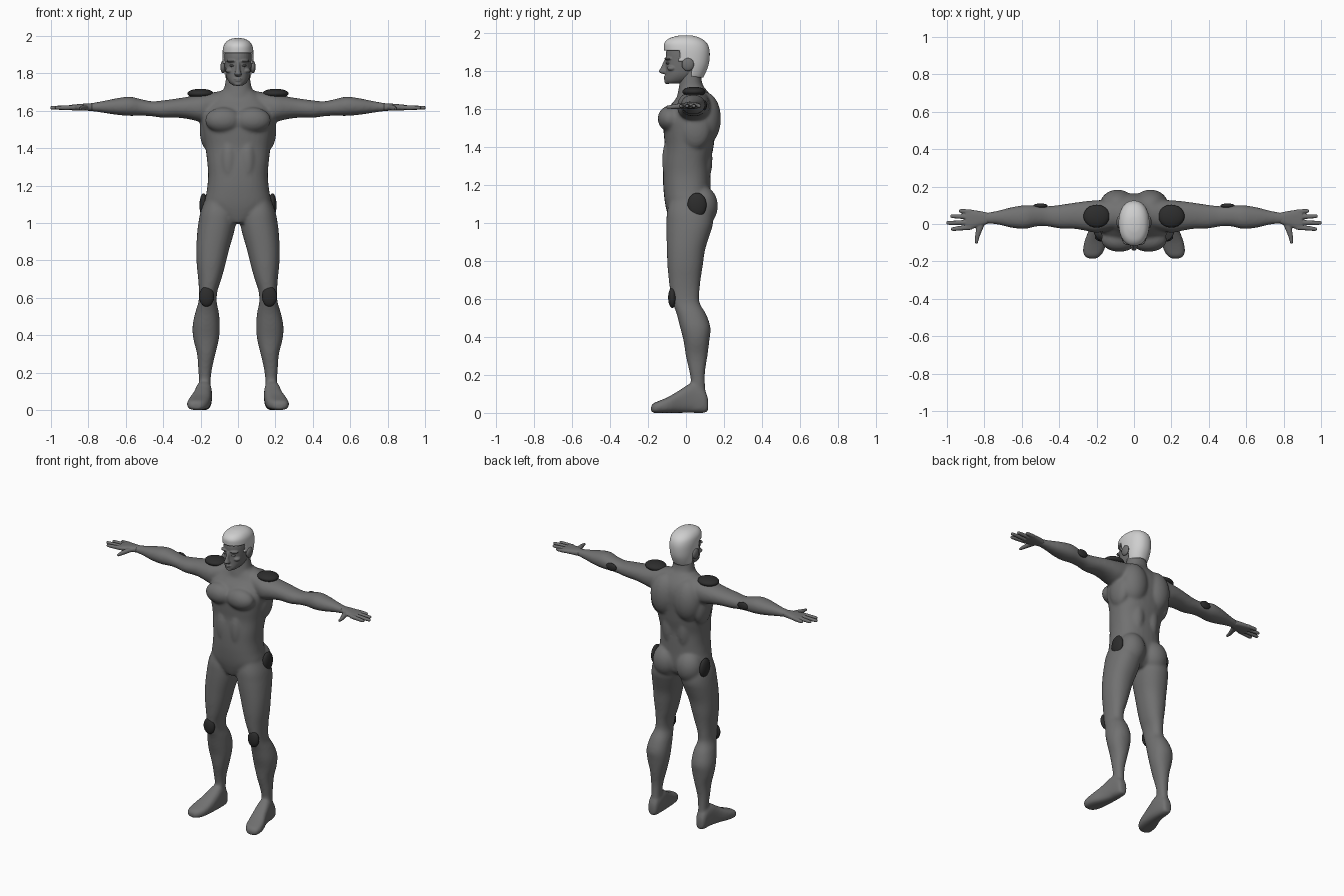
import bpy, bmesh, math
from mathutils import Matrix, Vector


def material(name, v):
    m = bpy.data.materials.new(name)
    m.diffuse_color = (v, v, v, 1)
    return m


SKIN = material("mid grey skin", 0.165)
HAIR = material("light grey hair", 0.62)
PAD = material("dark grey pad", 0.026)


def spline(rows, steps):
    """Smooth in-between rows (Catmull-Rom)."""
    out = []
    for i in range(len(rows) - 1):
        p0, p1, p2 = rows[max(i - 1, 0)], rows[i], rows[i + 1]
        p3 = rows[min(i + 2, len(rows) - 1)]
        for s in range(steps):
            t = s / steps
            out.append([0.5 * (2 * b + (c - a) * t + (2 * a - 5 * b + 4 * c - d) * t * t
                               + (3 * b - a - 3 * c + d) * t ** 3)
                        for a, b, c, d in zip(p0, p1, p2, p3)])
    return out + [rows[-1]]


def loft(bm, rows, axis="z", power=2.2, sides=32, steps=4, sx=1):
    """Rows are (position, a_min, a_max, b_min, b_max) along the axis."""
    rings = []
    for t, a0, a1, b0, b1 in spline(rows, steps):
        ring = []
        for k in range(sides):
            ang = 2 * math.pi * k / sides
            c, s = math.cos(ang), math.sin(ang)
            a = (a0 + a1) / 2 + (a1 - a0) / 2 * math.copysign(abs(c) ** (2 / power), c)
            b = (b0 + b1) / 2 + (b1 - b0) / 2 * math.copysign(abs(s) ** (2 / power), s)
            p = {"x": (t, a, b), "y": (a, t, b), "z": (a, b, t)}[axis]
            ring.append(bm.verts.new((p[0] * sx, p[1], p[2])))
        rings.append(ring)
    for r, q in zip(rings, rings[1:]):
        for k in range(sides):
            n = (k + 1) % sides
            bm.faces.new((r[k], r[n], q[n], q[k]))
    bm.faces.new(rings[0])
    bm.faces.new(rings[-1])


def sym(rows):
    return [(z, -w, w, f, b) for z, w, f, b in rows]


def ball(bm, centre, radii):
    bmesh.ops.create_uvsphere(bm, u_segments=32, v_segments=20, radius=1,
                              matrix=Matrix.Translation(centre) @ Matrix.Diagonal((*radii, 1)))


def balls(bm, centre, radii):
    for s in (-1, 1):
        ball(bm, (s * centre[0], centre[1], centre[2]), radii)


def finish(bm, name, mat, voxel=0, smooth=0):
    bmesh.ops.recalc_face_normals(bm, faces=bm.faces)
    for f in bm.faces:
        f.smooth = True
    me = bpy.data.meshes.new(name)
    bm.to_mesh(me)
    bm.free()
    me.materials.append(mat)
    ob = bpy.data.objects.new(name, me)
    bpy.context.collection.objects.link(ob)
    if voxel:  # fuse overlapping muscles into one skin
        r = ob.modifiers.new("fuse", "REMESH")
        r.mode, r.voxel_size, r.use_smooth_shade = "VOXEL", voxel, True
        s = ob.modifiers.new("soften", "SMOOTH")
        s.factor, s.iterations = 0.5, smooth
    return ob


# Body: torso, neck, arms, legs and feet
TORSO = sym([(1.00, .05, -.08, .08), (1.04, .12, -.095, .12), (1.10, .175, -.11, .13),
             (1.18, .166, -.119, .13), (1.25, .16, -.121, .13), (1.32, .164, -.119, .13),
             (1.40, .174, -.112, .145), (1.48, .187, -.118, .155), (1.55, .195, -.118, .163),
             (1.61, .185, -.09, .16), (1.66, .145, -.05, .14), (1.71, .085, -.03, .10)])
NECK = sym([(1.60, .09, -.06, .12), (1.68, .082, -.045, .115), (1.73, .072, -.035, .088),
            (1.78, .064, -.03, .08), (1.84, .06, -.03, .08)])
ARM = [(.06, -.02, .12, 1.57, 1.712), (.14, -.035, .127, 1.55, 1.698), (.20, -.047, .127, 1.542, 1.688),
       (.26, -.036, .122, 1.555, 1.677), (.32, -.026, .114, 1.563, 1.667), (.40, -.024, .102, 1.563, 1.656),
       (.46, -.013, .096, 1.571, 1.651), (.52, -.013, .098, 1.574, 1.663), (.58, -.026, .101, 1.573, 1.676),
       (.65, -.021, .091, 1.579, 1.667), (.73, -.003, .071, 1.591, 1.651), (.79, .001, .061, 1.599, 1.641),
       (.83, -.002, .058, 1.603, 1.635)]
LEG = [(1.14, .04, .17, -.08, .12), (1.06, .015, .20, -.10, .14), (1.0, .012, .212, -.103, .143),
       (.94, .024, .219, -.103, .126), (.86, .047, .223, -.101, .101), (.78, .067, .221, -.098, .089),
       (.70, .089, .213, -.091, .077), (.64, .109, .209, -.083, .071), (.58, .114, .211, -.071, .072),
       (.52, .102, .229, -.049, .106), (.45, .097, .243, -.031, .129), (.38, .102, .239, -.013, .123),
       (.30, .121, .219, -.001, .113), (.22, .139, .213, .017, .101), (.16, .146, .209, .024, .10),
       (.09, .147, .21, 0, .105), (.02, .15, .22, 0, .108)]
FOOT = [(.117, .16, .205, .01, .07), (.097, .147, .216, 0, .12), (.03, .139, .226, 0, .155),
        (-.03, .141, .241, 0, .122), (-.09, .147, .264, 0, .086), (-.14, .159, .273, 0, .064),
        (-.17, .178, .266, 0, .052), (-.184, .198, .248, .006, .038)]
bm = bmesh.new()
loft(bm, TORSO, power=2.4)
loft(bm, NECK)
for s in (-1, 1):
    loft(bm, ARM, "x", sx=s)
    loft(bm, LEG, sx=s)
    loft(bm, FOOT, "y", power=2.8, sx=s)
balls(bm, (.078, -.085, 1.55), (.098, .064, .068))      # chest
balls(bm, (.088, .10, 1.55), (.095, .084, .14))         # shoulder blades
balls(bm, (.055, .075, 1.34), (.055, .065, .16))        # lower back
balls(bm, (.088, .085, 1.09), (.088, .083, .105))       # buttocks
balls(bm, (.05, -.07, 1.33), (.05, .056, .14))          # stomach
balls(bm, (.16, .05, 1.50), (.045, .08, .11))           # side muscles
finish(bm, "body", SKIN, .008, 12)

# Hands: palm, four fingers and thumb
PALM = [(.78, .002, .06, 1.60, 1.64), (.83, -.014, .07, 1.601, 1.638),
        (.875, -.029, .076, 1.602, 1.634), (.90, -.026, .072, 1.605, 1.631)]
THUMB = [(.02, .79, .84, 1.605, 1.632), (-.03, .81, .845, 1.602, 1.63),
         (-.07, .826, .85, 1.601, 1.624), (-.104, .835, .85, 1.604, 1.618)]
FINGERS = [(.065, .070, .937), (.037, .042, .982), (.008, .006, 1.003), (-.018, -.027, .978)]
bm = bmesh.new()
for s in (-1, 1):
    loft(bm, PALM, "x", power=2.6, sx=s)
    loft(bm, THUMB, "y", sx=s)
    for y0, y1, tip in FINGERS:
        mid = (y0 + y1) / 2
        loft(bm, [(.87, y0 - .013, y0 + .013, 1.606, 1.631), ((.87 + tip) / 2, mid - .012, mid + .012, 1.605, 1.629),
                  (tip - .008, y1 - .010, y1 + .010, 1.607, 1.626),
                  (tip, y1 - .005, y1 + .005, 1.612, 1.622)], "x", sides=16, sx=s)
finish(bm, "hands", SKIN, .004, 3)

# Head with face features
HEAD = sym([(1.735, .025, -.103, -.04), (1.75, .045, -.112, .02), (1.78, .062, -.109, .06),
            (1.82, .070, -.107, .09), (1.86, .073, -.107, .10), (1.90, .074, -.105, .105),
            (1.94, .068, -.09, .10), (1.965, .04, -.05, .06)])
NOSE = sym([(1.785, .012, -.122, -.09), (1.797, .019, -.143, -.09), (1.82, .012, -.132, -.09),
            (1.862, .010, -.113, -.09)])
bm = bmesh.new()
loft(bm, HEAD)
loft(bm, NOSE, sides=16)
ball(bm, (0, -.10, 1.771), (.026, .019, .005))          # upper lip
ball(bm, (0, -.10, 1.761), (.022, .018, .005))          # lower lip
ball(bm, (0, -.098, 1.744), (.022, .016, .012))         # chin
balls(bm, (.032, -.09, 1.866), (.030, .024, .008))      # brows
balls(bm, (.045, -.075, 1.815), (.022, .024, .014))     # cheekbones
finish(bm, "head", SKIN, .004, 3)

bm = bmesh.new()
balls(bm, (.031, -.092, 1.842), (.014, .014, .007))
finish(bm, "eyes", SKIN)

bm = bmesh.new()
balls(bm, (.080, .01, 1.835), (.014, .032, .034))
finish(bm, "ears", SKIN)

# Hair cap, trimmed along the hairline
CAP = sym([(1.745, .05, -.05, .078), (1.78, .068, -.08, .098), (1.83, .078, -.10, .118),
           (1.88, .082, -.11, .125), (1.92, .082, -.116, .122), (1.95, .076, -.113, .108),
           (1.972, .06, -.09, .08), (1.985, .035, -.05, .045), (1.989, .012, -.02, .015)])
bm = bmesh.new()
loft(bm, CAP, sides=64, steps=7)


def hairline(y):
    return 1.912 if y < -.035 else 1.855 if y < .03 else 1.765


bmesh.ops.delete(bm, geom=[f for f in bm.faces if f.calc_center_median().z
                           < hairline(f.calc_center_median().y)], context="FACES")
hair = finish(bm, "hair", HAIR)
thick = hair.modifiers.new("thickness", "SOLIDIFY")
thick.thickness, thick.offset = .012, -1

# Joint pads
for name, centre, radii in (("shoulder_pads", (.20, .042, 1.692), (.07, .061, .026)),
                            ("elbow_pads", (.50, .097, 1.62), (.038, .013, .026)),
                            ("hip_pads", (.184, .058, 1.095), (.022, .05, .064)),
                            ("knee_pads", (.168, -.072, .607), (.04, .022, .054))):
    bm = bmesh.new()
    balls(bm, centre, radii)
    finish(bm, name, PAD)
